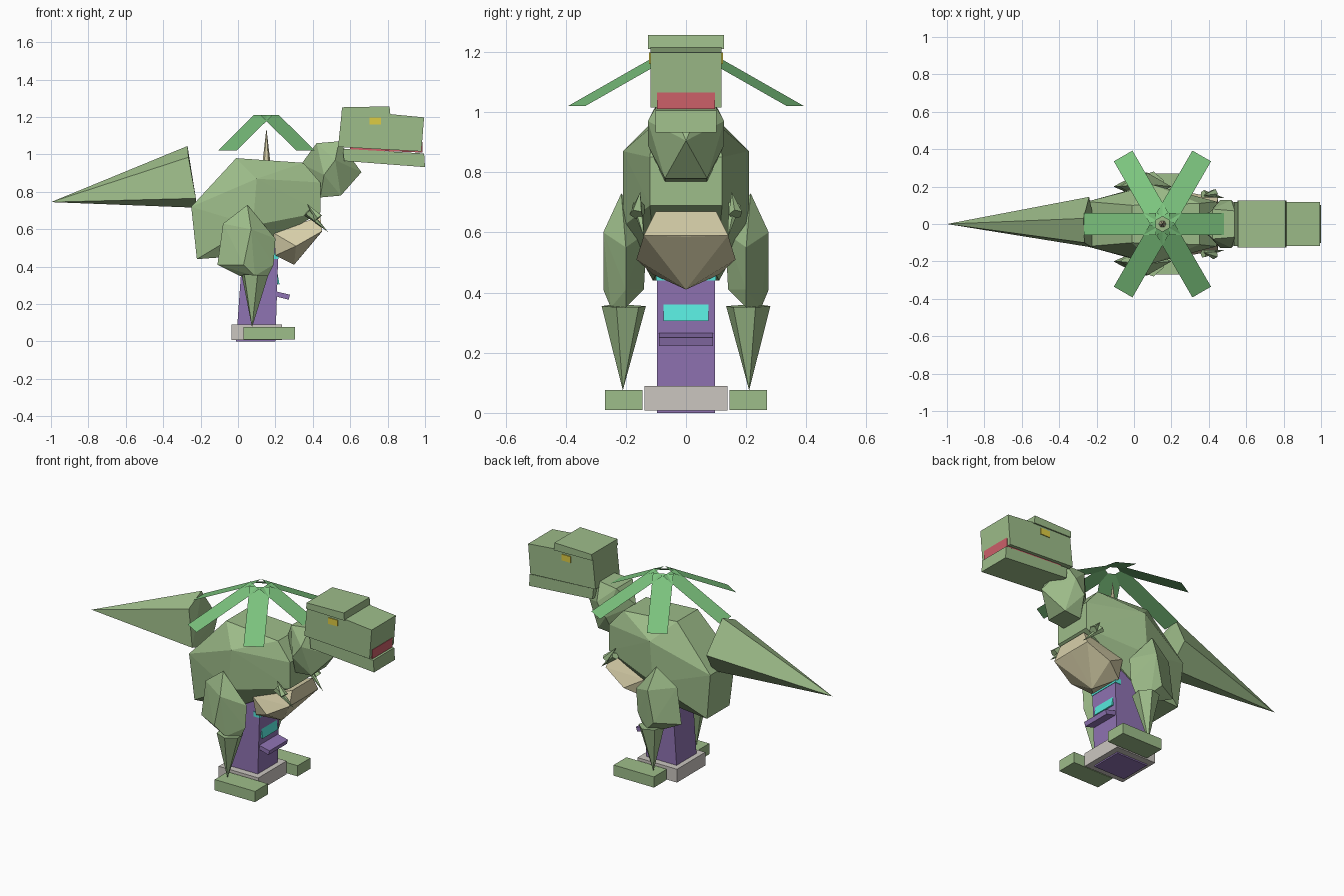
import bpy, bmesh, math
from mathutils import Vector

if "Cube" in bpy.data.objects:
    bpy.data.objects.remove(bpy.data.objects["Cube"])


def material(name, rgb):
    lin = [((c / 255 + 0.055) / 1.055) ** 2.4 for c in rgb] + [1]
    m = bpy.data.materials.new(name)
    m.use_nodes = True
    m.diffuse_color = lin
    m.node_tree.nodes["Principled BSDF"].inputs["Base Color"].default_value = lin
    return m


GREEN = material("moss green", (158, 189, 138))
LEAF = material("leaf green", (124, 196, 126))
TAN = material("tan", (214, 206, 168))
PURPLE = material("purple", (143, 115, 178))
GREY = material("warm grey", (203, 198, 192))
CYAN = material("cyan", (90, 238, 226))
RED = material("red", (204, 96, 105))
YELLOW = material("yellow", (222, 204, 68))


def finish(name, bm, mat):
    bmesh.ops.recalc_face_normals(bm, faces=bm.faces)
    me = bpy.data.meshes.new(name)
    bm.to_mesh(me)
    bm.free()
    me.materials.append(mat)
    ob = bpy.data.objects.new(name, me)
    bpy.context.collection.objects.link(ob)
    return ob


def hull(name, pts, mat):
    """Faceted convex solid around a few points."""
    bm = bmesh.new()
    for p in pts:
        bm.verts.new(p)
    res = bmesh.ops.convex_hull(bm, input=bm.verts)
    junk = set(res["geom_interior"] + res["geom_unused"])
    bmesh.ops.delete(bm, geom=[v for v in junk if isinstance(v, bmesh.types.BMVert)],
                     context='VERTS')
    bmesh.ops.dissolve_limit(bm, angle_limit=0.01, verts=bm.verts, edges=bm.edges)
    return finish(name, bm, mat)


def both(pts):
    """Mirror points across the middle plane."""
    return [(x, s * y, z) for x, y, z in pts for s in ((1, -1) if y else (1,))]


def prism(name, profile, y0, y1, mat):
    return hull(name, [(x, y, z) for x, z in profile for y in (y0, y1)], mat)


def box(name, x0, x1, y0, y1, z0, z1, mat):
    return prism(name, [(x0, z0), (x1, z0), (x1, z1), (x0, z1)], y0, y1, mat)


def spike(name, base, tip, radius, sides, mat):
    base, tip = Vector(base), Vector(tip)
    turn = (tip - base).to_track_quat('Z', 'Y')
    ring = [base + turn @ Vector((radius * math.cos(a), radius * math.sin(a), 0))
            for a in (math.tau * i / sides for i in range(sides))]
    return hull(name, ring + [tip], mat)


# Faceted body, neck and belly
hull("body", both([
    (-.25, .12, .72), (-.22, .11, .44), (-.01, .10, .98), (.35, .11, .955),
    (.44, .12, .85), (.44, .12, .69), (.10, .21, .87), (.08, .21, .62),
    (.05, .10, .46)]), GREEN)
hull("neck", both([
    (.34, 0, .95), (.42, .08, 1.06), (.54, .07, 1.07), (.66, 0, .905),
    (.55, .07, .78), (.44, .07, .77), (.52, .127, .97), (.46, .127, .89),
    (.36, 0, .87)]), GREEN)
hull("belly", both([
    (.44, .10, .67), (.45, .14, .59), (.447, 0, .585), (.30, 0, .41),
    (.31, .165, .51), (.20, .11, .46), (.19, .13, .58)]), TAN)

# Tail cone with a tilted five-sided base
hull("tail", [(-1, 0, .745), (-.27, .03, 1.045), (-.265, -.10, .985),
              (-.225, -.125, .765), (-.22, .05, .715), (-.24, .145, .85)], GREEN)

# Head
prism("upper_head", [(.556, 1.24), (.995, 1.198), (.98, 1.016), (.535, 1.04)],
      -.118, .118, GREEN)
prism("brow", [(.556, 1.252), (.81, 1.257), (.815, 1.21), (.553, 1.215)],
      -.126, .126, GREEN)
prism("jaw", [(.56, 1.03), (.995, 1.005), (1, .932), (.567, .965)], -.102, .102, GREEN)
prism("mouth", [(.6, 1.045), (.987, 1.066), (.987, 1.01), (.6, 1.025)],
      -.097, .097, RED)

# Column with base, window strips and ledge
prism("column", [(-.01, 0), (.2, 0), (.215, .46), (.2, .56), (.03, .56)],
      -.097, .097, PURPLE)
box("column_base", -.035, .235, -.138, .138, .008, .09, GREY)
prism("lower_window", [(.19, .31), (.222, .305), (.212, .36), (.19, .36)],
      -.075, .075, CYAN)
box("upper_window", .175, .217, -.1, .1, .44, .47, CYAN)
prism("ledge", [(.18, .273), (.278, .25), (.271, .223), (.18, .247)],
      -.09, .09, PURPLE)

# Legs, arms and eyes on both sides
for side, s in (("left", 1), ("right", -1)):
    hull(side + "_thigh", [(x, s * y, z) for x, y, z in [
        (.05, .215, .73), (-.08, .20, .63), (.20, .20, .55), (-.11, .20, .41),
        (.19, .20, .41), (.01, .20, .35), (.16, .20, .35), (.07, .275, .60),
        (.03, .275, .41), (.05, .13, .60), (.05, .14, .41), (.09, .25, .35)]], GREEN)
    spike(side + "_shin", (.09, s * .207, .355), (.075, s * .21, .075), .075, 6, GREEN)
    box(side + "_foot", .03, .305, s * .145, s * .27, .01, .076, GREEN)
    spike(side + "_upper_arm", (.43, s * .165, .66), (.37, s * .152, .735), .024, 5, GREEN)
    spike(side + "_claw", (.37, s * .16, .69), (.482, s * .14, .585), .022, 5, GREEN)
    box(side + "_eye", .702, .764, s * .11, s * .123, 1.16, 1.198, YELLOW)

# Mast and six drooping sheet blades
spike("mast", (.152, 0, .95), (.152, 0, 1.14), .022, 6, TAN)
for i in range(6):
    a = i * math.pi / 3
    out, across = Vector((math.cos(a), math.sin(a), 0)), Vector((-math.sin(a), math.cos(a), 0))
    bm = bmesh.new()
    corners = [(.035, -1, 1.21), (.42, -1, 1.02), (.42, 1, 1.02), (.035, 1, 1.21)]
    bm.faces.new([bm.verts.new(Vector((.152, 0, z)) + out * r + across * .0575 * w)
                  for r, w, z in corners])
    finish("blade_%d" % (i + 1), bm, LEAF)
